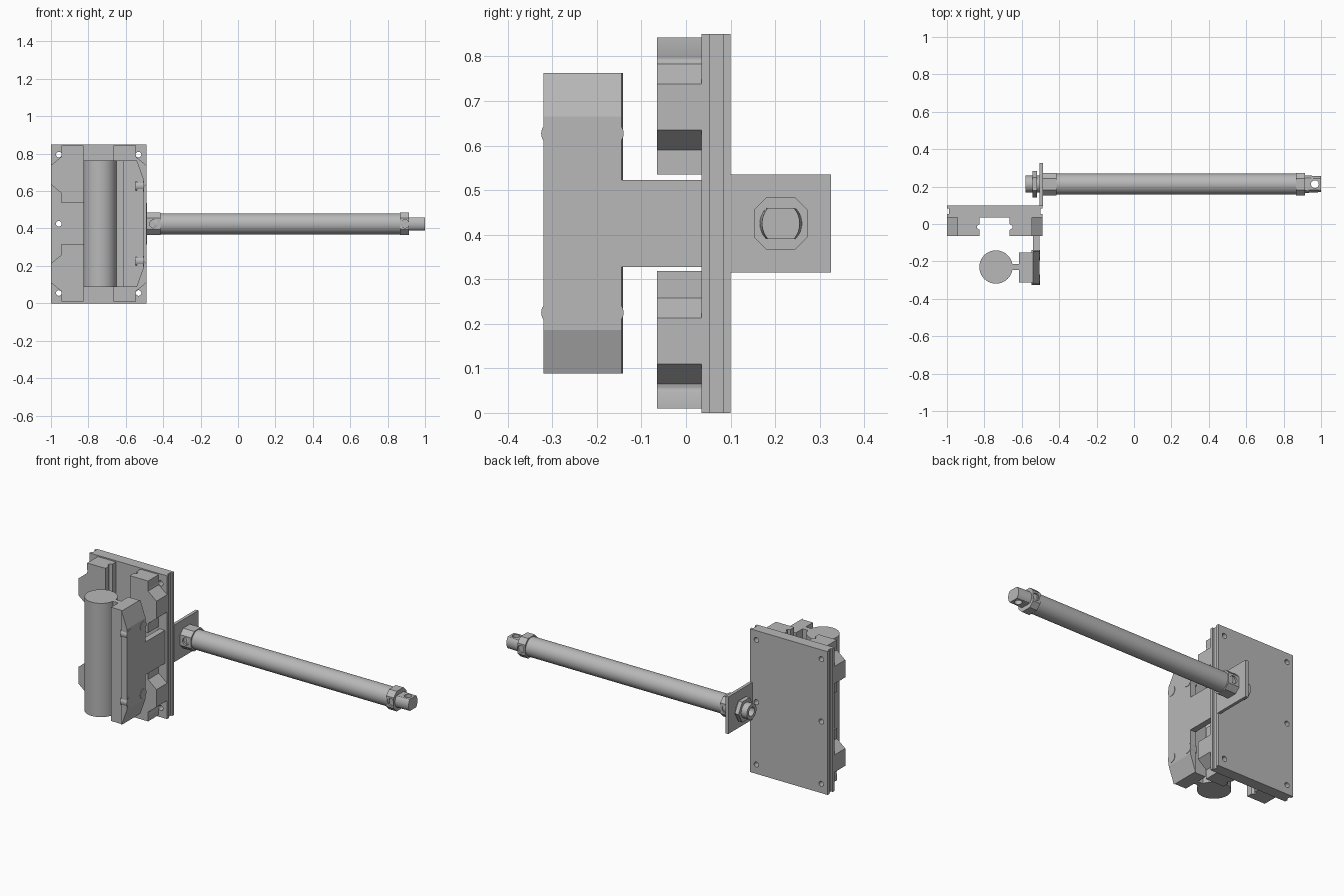
import bpy, bmesh, math
from mathutils import Vector

if "Cube" in bpy.data.objects:
    bpy.data.objects.remove(bpy.data.objects["Cube"])

steel = bpy.data.materials.new("steel grey")
steel.use_nodes = True
GREY = (0.48, 0.48, 0.48, 1)
steel.diffuse_color = GREY
steel.node_tree.nodes["Principled BSDF"].inputs["Base Color"].default_value = GREY


def prism(name, pts, lo, hi, axis):
    """Extrude a closed 2D outline along an axis."""
    place = {"x": lambda a, b, c: (c, a, b),
             "y": lambda a, b, c: (a, c, b),
             "z": lambda a, b, c: (a, b, c)}[axis]
    bm = bmesh.new()
    low = [bm.verts.new(place(a, b, lo)) for a, b in pts]
    high = [bm.verts.new(place(a, b, hi)) for a, b in pts]
    bm.faces.new(low)
    bm.faces.new(high)
    n = len(pts)
    for i in range(n):
        j = (i + 1) % n
        bm.faces.new((low[i], low[j], high[j], high[i]))
    bmesh.ops.recalc_face_normals(bm, faces=bm.faces)
    mesh = bpy.data.meshes.new(name)
    bm.to_mesh(mesh)
    bm.free()
    mesh.materials.append(steel)
    obj = bpy.data.objects.new(name, mesh)
    bpy.context.collection.objects.link(obj)
    return obj


def box(name, x, y, z):
    return prism(name, [(x[0], y[0]), (x[1], y[0]), (x[1], y[1]), (x[0], y[1])], *z, "z")


def ring(a, b, r, n=48, turn=0.0):
    return [(a + r * math.cos(turn + math.tau * i / n),
             b + r * math.sin(turn + math.tau * i / n)) for i in range(n)]


def rod(name, centre, r, lo, hi, axis, n=48):
    obj = prism(name, ring(*centre, r, n), lo, hi, axis)
    smooth(obj)
    return obj


def select(obj):
    bpy.ops.object.select_all(action="DESELECT")
    obj.select_set(True)
    bpy.context.view_layer.objects.active = obj


def smooth(obj):
    select(obj)
    bpy.ops.object.shade_smooth_by_angle(angle=math.radians(30))


def cut(obj, *cutters):
    for c in cutters:
        c.hide_render = True
        mod = obj.modifiers.new("cut", "BOOLEAN")
        mod.operation, mod.object, mod.solver = "DIFFERENCE", c, "EXACT"
        select(obj)
        bpy.ops.object.modifier_apply(modifier=mod.name)
        bpy.data.objects.remove(c)
    smooth(obj)


def octagon(a, b, r, c):
    return [(a + p, b + q) for p, q in (
        (r, c - r), (r, r - c), (r - c, r), (c - r, r),
        (-r, r - c), (-r, c - r), (c - r, -r), (r - c, -r))]


MID = -0.745      # centre line of the mounting plate
HEIGHT = 0.85

# Mounting plate with grooved side edges and screw holes
half = [(0.255, 0.035), (0.255, 0.053), (0.245, 0.053),
        (0.245, 0.083), (0.255, 0.083), (0.255, 0.10)]
outline = [(MID + u, y) for u, y in half] + [(MID - u, y) for u, y in reversed(half)]
plate = prism("mounting_plate", outline, 0, HEIGHT, "z")
cut(plate, *[rod("hole_cutter", (MID + s * 0.213, z), 0.015, 0, 0.2, "y", 24)
             for s in (-1, 1) for z in (0.055, 0.425, 0.795)])

# Four guide jaws with angled outer lugs and grooved inner edges
jaw = [(0.08, 0.01), (0.2, 0.01), (0.2, 0.065), (0.255, 0.11), (0.255, 0.213),
       (0.2, 0.258), (0.2, 0.318), (0.08, 0.318)]
groove = [(0.07, 0.0), (0.08, 0.0), (0.095, -0.01), (0.095, -0.022), (0.08, -0.032), (0.07, -0.032)]
for s, side in ((-1, "right"), (1, "left")):
    for lift, level in ((0, "lower"), (0.525, "upper")):
        part = prism(f"{level}_{side}_jaw", [(MID + s * u, z + lift) for u, z in jaw],
                     -0.065, 0.035, "y")
        cut(part, prism("groove_cutter", [(MID + s * u, y) for u, y in groove], -0.1, 1, "z"),
            rod("hole_cutter", (MID + s * 0.213, 0.055 if not lift else 0.795),
                0.015, -0.1, 0.2, "y", 24))

# Round bar joined by a web to the clamp block
LOW, HIGH = 0.088, 0.763
rod("round_bar", (-0.738, -0.23), 0.089, LOW, HIGH, "z", 64)
box("bar_web", (-0.66, -0.61), (-0.245, -0.215), (LOW, HIGH))
box("clamp_block", (-0.615, -0.54), (-0.312, -0.152), (LOW, HIGH))

# Clamp cheek with sloping ends, its arm and the small bolts
cheek = [(-0.54, LOW), (-0.505, 0.186), (-0.505, 0.665), (-0.54, HIGH)]
prism("clamp_cheek", cheek, -0.32, -0.145, "y")
box("clamp_arm", (-0.54, -0.505), (-0.15, 0.036), (0.327, 0.523))
for z in (0.225, 0.627):
    for y in (-0.297, -0.168):
        rod("clamp_bolt", (y, z), 0.028, -0.547, -0.503, "x", 32)

# Bracket plate behind the mounting plate
box("bracket", (-0.505, -0.487), (0.095, 0.325), (0.315, 0.535))

# Long tube with octagonal collars
AXIS = (0.213, 0.425)
rod("long_tube", AXIS, 0.056, -0.45, 0.88, "x", 64)
for name, lo, hi, hole in (("inner_collar", -0.487, -0.415, -0.45),
                           ("outer_collar", 0.865, 0.915, 0.893)):
    collar = prism(name, octagon(*AXIS, 0.0595, 0.028), lo, hi, "x")
    cut(collar, rod("hole_cutter", (hole, AXIS[1]), 0.022, 0, 0.165, "y", 24),
        rod("hole_cutter", (hole, AXIS[1]), 0.022, 0.262, 0.4, "y", 24))

# Flat-sided end tongue with a cross hole
FLAT = 0.035
tongue_outline = [(y, min(max(z, AXIS[1] - FLAT), AXIS[1] + FLAT))
                  for y, z in ring(*AXIS, 0.048, 64)]
clean = [p for i, p in enumerate(tongue_outline)
         if not (abs(p[1] - AXIS[1]) == FLAT and p[1] == tongue_outline[i - 1][1]
                 and p[1] == tongue_outline[(i + 1) % 64][1])]
tongue = prism("end_tongue", clean, 0.9, 1.0, "x")
cut(tongue, rod("hole_cutter", (0.967, AXIS[0]), 0.021, 0, 1, "z", 24))
tip = max(v.co.x for v in tongue.data.vertices)
for v in tongue.data.vertices:      # taper the tip slightly
    if v.co.x > tip - 0.001:
        v.co.y = AXIS[0] + (v.co.y - AXIS[0]) * 0.88

# Hollow threaded stub and hex nut behind the bracket
stub = rod("threaded_stub", AXIS, 0.045, -0.58, -0.48, "x")
cut(stub, rod("bore_cutter", AXIS, 0.026, -0.7, -0.51, "x", 32))
nut = prism("hex_nut", ring(*AXIS, 0.07, 6), -0.543, -0.518, "x")
cut(nut, rod("bore_cutter", AXIS, 0.044, -0.7, -0.4, "x", 32))
